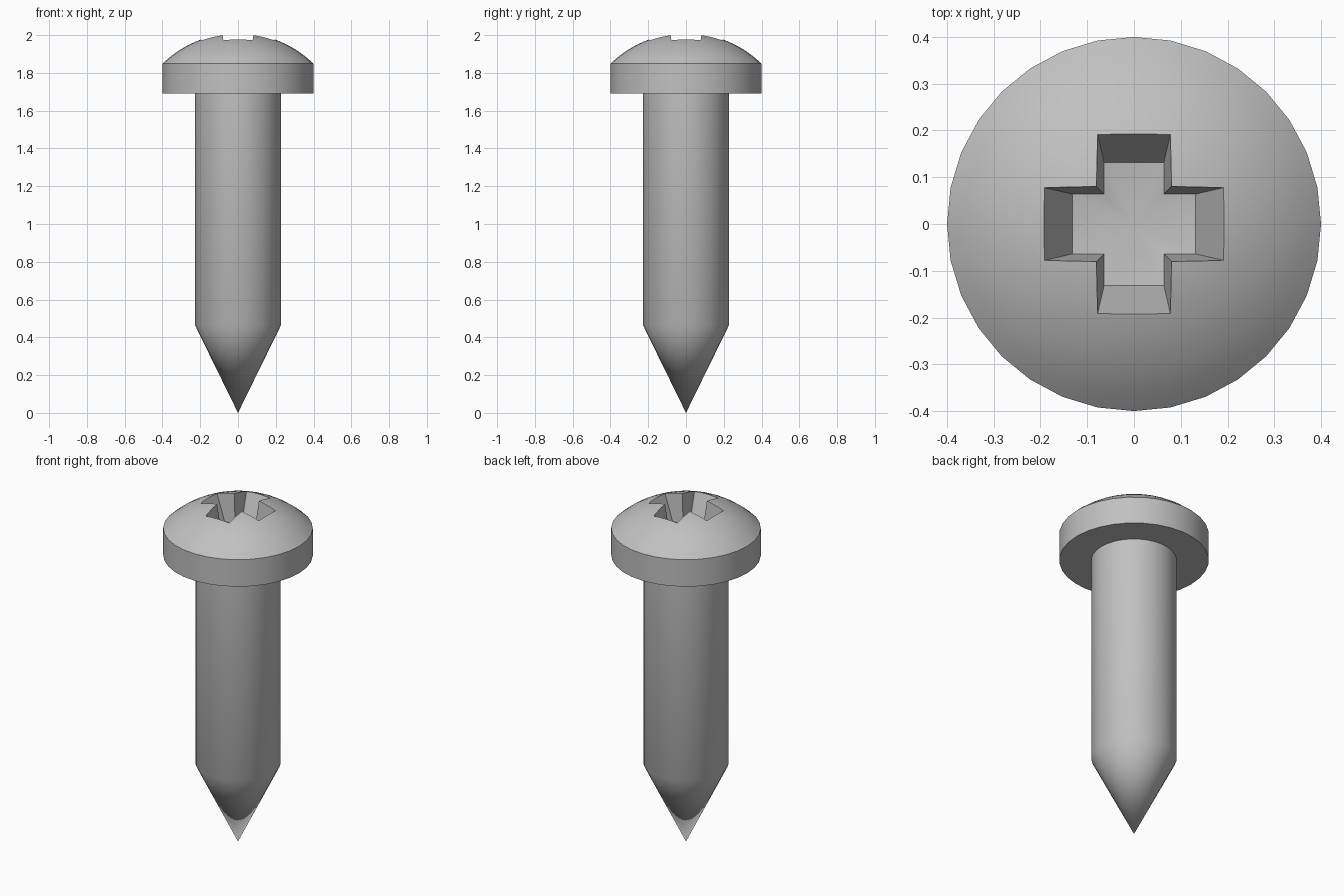
import bpy, bmesh, math

SIDES = 32

cube = bpy.data.objects.get("Cube")
if cube:
    bpy.data.objects.remove(cube, do_unlink=True)

steel = bpy.data.materials.new("grey steel")
steel.use_nodes = True
grey = (0.53, 0.53, 0.53, 1)
steel.diffuse_color = grey
steel.node_tree.nodes["Principled BSDF"].inputs["Base Color"].default_value = grey


def make_object(name, bm):
    bmesh.ops.recalc_face_normals(bm, faces=bm.faces)
    mesh = bpy.data.meshes.new(name)
    bm.to_mesh(mesh)
    bm.free()
    mesh.materials.append(steel)
    obj = bpy.data.objects.new(name, mesh)
    bpy.context.collection.objects.link(obj)
    return obj


def lathe(name, profile):
    """Revolve (radius, height) points around the z axis."""
    bm = bmesh.new()
    verts = [bm.verts.new((r, 0, z)) for r, z in profile]
    edges = [bm.edges.new(pair) for pair in zip(verts, verts[1:])]
    bmesh.ops.spin(bm, geom=verts + edges, cent=(0, 0, 0), axis=(0, 0, 1),
                   angle=math.tau, steps=SIDES, use_merge=True)
    bmesh.ops.remove_doubles(bm, verts=bm.verts, dist=0.0001)
    return make_object(name, bm)


def activate(obj):
    bpy.ops.object.select_all(action='DESELECT')
    obj.select_set(True)
    bpy.context.view_layer.objects.active = obj


def cross_ring(bm, width, reach, z):
    """Twelve-sided plus outline, made by turning one corner four times."""
    ring = []
    for k in range(4):
        c, s = round(math.cos(k * math.pi / 2)), round(math.sin(k * math.pi / 2))
        for x, y in ((reach, -width), (reach, width), (width, width)):
            ring.append(bm.verts.new((x * c - y * s, x * s + y * c, z)))
    return ring


# Pan head: straight rim below a spherical dome
head_radius, dome_radius, apex = 0.4, 0.575, 2.011
dome_angle = math.asin(head_radius / dome_radius)
rings = 10
dome = [(dome_radius * math.sin(dome_angle * i / rings),
         apex - dome_radius * (1 - math.cos(dome_angle * i / rings)))
        for i in range(rings, -1, -1)]
head = lathe("screw_head", [(0, 1.69), (head_radius, 1.69)] + dome)

# Tapered cross recess with a shallow pit in its floor
bm = bmesh.new()
low = cross_ring(bm, 0.064, 0.132, 1.83)
high = cross_ring(bm, 0.085, 0.223, 2.05)
pit = bm.verts.new((0, 0, 1.81))
bm.faces.new(high)
for i in range(12):
    j = (i + 1) % 12
    bm.faces.new((low[i], low[j], high[j], high[i]))
    bm.faces.new((low[j], low[i], pit))
cutter = make_object("recess_cutter", bm)
cutter.hide_render = True

cut = head.modifiers.new("recess", 'BOOLEAN')
cut.operation = 'DIFFERENCE'
cut.solver = 'EXACT'
cut.object = cutter
activate(head)
bpy.ops.object.modifier_apply(modifier=cut.name)
bpy.data.objects.remove(cutter, do_unlink=True)

# Plain shank with a conical point
shank = lathe("shank", [(0, 0), (0.228, 0.465), (0.228, 1.70), (0, 1.70)])

for part in (head, shank):
    activate(part)
    bpy.ops.object.shade_smooth_by_angle(angle=math.radians(30))
